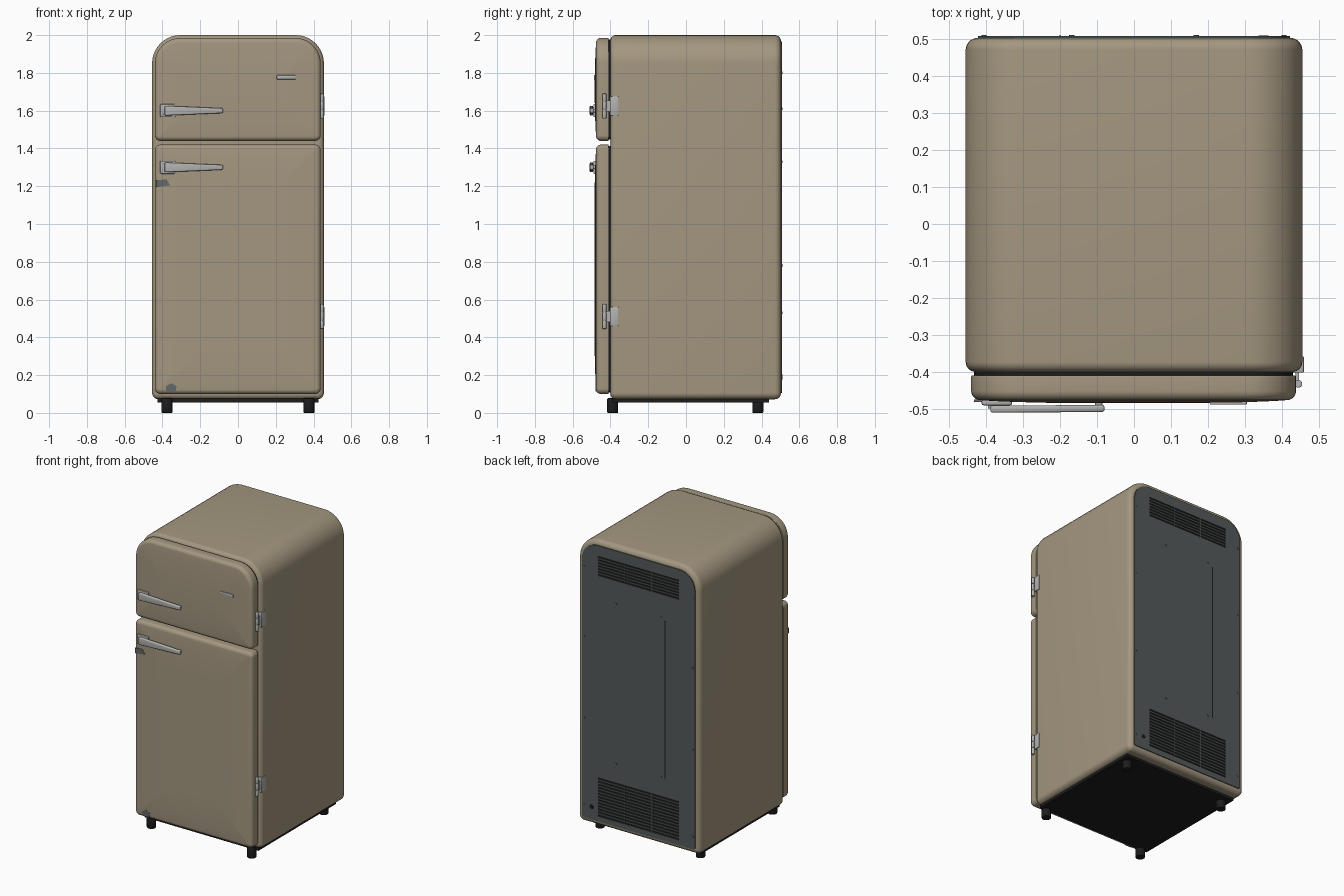
import bpy, bmesh
from math import sin, cos, pi
from mathutils import Matrix

if "Cube" in bpy.data.objects:
    bpy.data.objects.remove(bpy.data.objects["Cube"])


def mat(name, r, g, b):
    m = bpy.data.materials.new(name)
    m.diffuse_color = (r, g, b, 1)
    m.use_nodes = True
    m.node_tree.nodes["Principled BSDF"].inputs["Base Color"].default_value = m.diffuse_color
    return m


PAINT = mat("beige_paint", 0.37, 0.31, 0.215)
GREY = mat("back_grey", 0.09, 0.10, 0.10)
BLACK = mat("black", 0.012, 0.012, 0.013)
METAL = mat("metal", 0.45, 0.45, 0.44)
WORN = mat("worn_grey", 0.13, 0.14, 0.14)


def finish(name, bm, m):
    bmesh.ops.recalc_face_normals(bm, faces=bm.faces)
    me = bpy.data.meshes.new(name)
    bm.to_mesh(me)
    bm.free()
    ob = bpy.data.objects.new(name, me)
    bpy.context.collection.objects.link(ob)
    if m:
        me.materials.append(m)
    return ob


def outline(x0, x1, z0, z1, rt, rb, d, n=10):
    """Rounded rectangle in XZ, inset by d, with top and bottom radii."""
    pts = []
    for i, (sx, sz) in enumerate([(1, -1), (1, 1), (-1, 1), (-1, -1)]):
        r = max((rt if sz > 0 else rb) - d, 0.003)
        cx = (x1 - d - r) if sx > 0 else (x0 + d + r)
        cz = (z1 - d - r) if sz > 0 else (z0 + d + r)
        for k in range(n + 1):
            a = -pi / 2 + (i + k / n) * pi / 2
            pts.append((cx + r * cos(a), cz + r * sin(a)))
    return pts


def slab(name, m, rect, rt, rb, y0, y1, bf=0, bb=0, dome=()):
    """Rounded slab along Y with rounded front/back rims and optional domed front."""
    s = 7
    rings = [(y, d) for d, y in reversed(dome)]
    if bf:
        rings += [(y0 + bf * (1 - sin(t)), bf * (1 - cos(t))) for t in [pi / 2 * (1 - k / s) for k in range(s + 1)]]
    else:
        rings.append((y0, 0))
    if bb:
        rings += [(y1 - bb * (1 - sin(t)), bb * (1 - cos(t))) for t in [pi / 2 * k / s for k in range(s + 1)]]
    else:
        rings.append((y1, 0))
    bm = bmesh.new()
    loops = [[bm.verts.new((x, y, z)) for x, z in outline(*rect, rt, rb, d)] for y, d in rings]
    for a, b in zip(loops, loops[1:]):
        for i in range(len(a)):
            j = (i + 1) % len(a)
            bm.faces.new((a[i], a[j], b[j], b[i]))
    bm.faces.new(loops[0])
    bm.faces.new(loops[-1])
    return finish(name, bm, m)


def add_box(bm, x0, x1, y0, y1, z0, z1):
    M = Matrix.Translation(((x0 + x1) / 2, (y0 + y1) / 2, (z0 + z1) / 2)) @ Matrix.Diagonal((x1 - x0, y1 - y0, z1 - z0, 1))
    return bmesh.ops.create_cube(bm, size=1, matrix=M)


def box(name, m, *b, bev=0):
    bm = bmesh.new()
    add_box(bm, *b)
    if bev:
        bmesh.ops.bevel(bm, geom=bm.edges[:], offset=bev, segments=2, profile=0.5, affect='EDGES')
    return finish(name, bm, m)


def cyl(name, m, c, r, h, axis='Z', bev=0):
    bm = bmesh.new()
    R = Matrix.Rotation(pi / 2, 4, 'X') if axis == 'Y' else Matrix()
    bmesh.ops.create_cone(bm, cap_ends=True, segments=24, radius1=r, radius2=r, depth=h, matrix=Matrix.Translation(c) @ R)
    if bev:
        caps = [e for f in bm.faces if len(f.verts) > 4 for e in f.edges]
        bmesh.ops.bevel(bm, geom=caps, offset=bev, segments=2, profile=0.5, affect='EDGES')
    return finish(name, bm, m)


def patch(name, m, pts, y):
    bm = bmesh.new()
    f = bm.faces.new([bm.verts.new((x, y, z)) for x, z in pts])
    g = bmesh.ops.extrude_face_region(bm, geom=[f])
    for v in g["geom"]:
        if isinstance(v, bmesh.types.BMVert):
            v.co.y += 0.006
    return finish(name, bm, m)


# cabinet and black underside
slab("cabinet", PAINT, (-0.455, 0.455, 0.072, 2.0), 0.15, 0.035, -0.40, 0.503, 0.028, 0.033)
box("base_plate", BLACK, -0.425, 0.425, -0.39, 0.44, 0.055, 0.076)

# feet
for x in (-0.375, 0.375):
    for y in (-0.388, 0.38):
        cyl("foot", BLACK, (x, y, 0.039), 0.029, 0.078, bev=0.004)

# doors with slightly domed fronts, and their seals
doors = {"freezer_door": ((-0.44, 0.438, 1.44, 1.985), 0.135), "fridge_door": ((-0.44, 0.438, 0.10, 1.42), 0.03)}
for name, (rect, rt) in doors.items():
    dome = [(0.06, -0.4785), (0.12, -0.481), (0.19, -0.483), (0.25, -0.4835)]
    slab(name, PAINT, rect, rt, 0.03, -0.476, -0.409, 0.025, 0.004, dome)
    x0, x1, z0, z1 = rect
    slab(name + "_seal", BLACK, (x0 + .008, x1 - .008, z0 + .008, z1 - .008), rt - 0.008, 0.022, -0.411, -0.398)

# handles: mount plate, tapered lever, end post
for z in (1.60, 1.30):
    box("handle_mount", METAL, -0.412, -0.33, -0.490, -0.474, z - 0.034, z + 0.034, bev=0.005)
    box("handle_post", METAL, -0.395, -0.345, -0.499, -0.485, z - 0.02, z + 0.02, bev=0.003)
    cyl("handle_tip_post", METAL, (-0.095, -0.487, z), 0.010, 0.024, 'Y')
    bm = bmesh.new()
    add_box(bm, -0.388, -0.08, -0.510, -0.491, -0.026, 0.026)
    for v in bm.verts:
        if v.co.x > -0.2:
            v.co.z *= 0.5
            v.co.y += 0.002
        v.co.z += z
    bmesh.ops.bevel(bm, geom=bm.edges[:], offset=0.006, segments=3, profile=0.5, affect='EDGES')
    finish("handle_lever", bm, METAL)

# plain badge plate and worn paint patches
box("badge_plate", METAL, 0.205, 0.305, -0.488, -0.478, 1.766, 1.788, bev=0.002)
patch("worn_patch_upper", WORN, [(-0.432, 1.195), (-0.432, 1.232), (-0.378, 1.236), (-0.36, 1.205)], -0.4805)
patch("worn_patch_lower", WORN, [(-0.38, 0.112), (-0.38, 0.142), (-0.352, 0.157), (-0.325, 0.142), (-0.33, 0.112)], -0.4795)

# hinges on the right side
for z in (1.625, 0.51):
    box("hinge_plate", METAL, 0.430, 0.459, -0.402, -0.358, z - 0.05, z + 0.05, bev=0.002)
    box("hinge_arm", METAL, 0.437, 0.446, -0.435, -0.39, z - 0.03, z + 0.03)
    for dz, h in ((-0.044, 0.042), (0, 0.042), (0.044, 0.042)):
        cyl("hinge_knuckle", METAL, (0.444, -0.432, z + dz), 0.0105, h, bev=0.002)
    cyl("hinge_pin", METAL, (0.444, -0.432, z), 0.007, 0.132)

# back panel with louvre slots cut through, dark sheets behind
panel = slab("back_panel", GREY, (-0.422, 0.422, 0.105, 1.967), 0.118, 0.012, 0.49, 0.5085)
bm = bmesh.new()
for z0, z1, rows in ((1.765, 1.905, 7), (0.14, 0.41, 13)):
    p = (z1 - z0) / rows
    for r in range(rows):
        for c in range(3):
            x = -0.305 + c * 0.205
            add_box(bm, x, x + 0.198, 0.48, 0.52, z0 + r * p, z0 + r * p + p * 0.66)
    box("vent_backing", BLACK, -0.31, 0.31, 0.495, 0.504, z0 - 0.005, z1 + 0.005)
cutter = finish("vent_cutter", bm, None)
cutter.hide_render = True
cutter.hide_viewport = False
cut = panel.modifiers.new("slots", 'BOOLEAN')
cut.operation = 'DIFFERENCE'
cut.solver = 'EXACT'
cut.object = cutter
bpy.context.view_layer.objects.active = panel
panel.select_set(True)
bpy.ops.object.modifier_apply(modifier=cut.name)
bpy.data.objects.remove(cutter)

# back details: seam, screws, cable hole
box("back_seam", BLACK, -0.203, -0.197, 0.505, 0.5095, 0.53, 1.59)
spots = [(sx * 0.405, z) for sx in (-1, 1) for z in (0.19, 0.78, 1.33, 1.80)]
spots += [(sx * 0.168, z) for sx in (-1, 1) for z in (0.53, 1.61)]
for x, z in spots:
    cyl("back_screw", GREY, (x, 0.508, z), 0.007, 0.006, 'Y')
cyl("cable_hole", BLACK, (0.35, 0.507, 0.19), 0.014, 0.006, 'Y')

# smooth shading with sharp edges kept
for ob in bpy.context.scene.objects:
    ob.select_set(ob.type == 'MESH')
bpy.context.view_layer.objects.active = panel
bpy.ops.object.shade_smooth_by_angle(angle=0.6)
